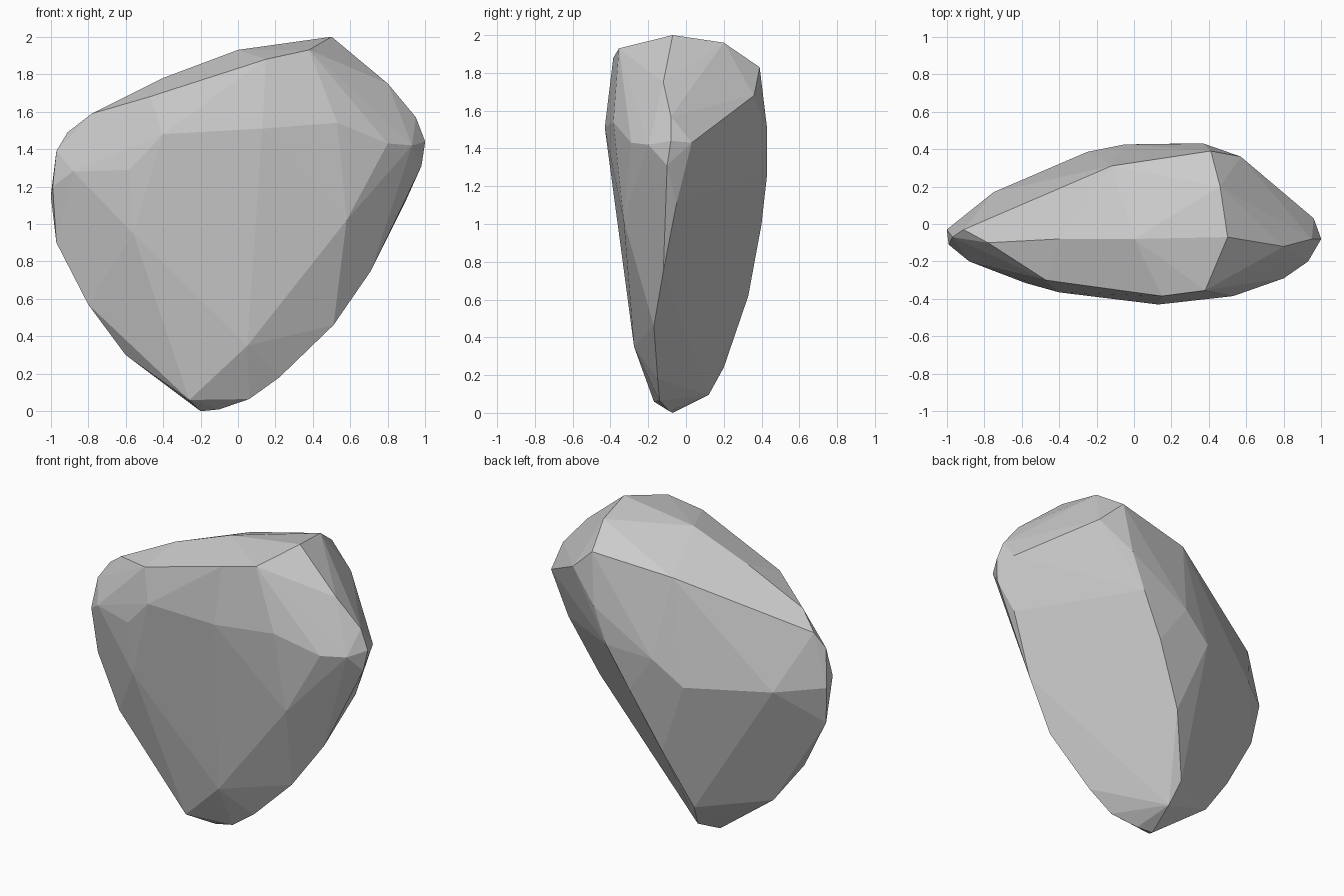
import bpy, bmesh, math

# corner points of the chipped stone, grouped by side
bottom = [(-.2, -.07, 0), (-.1, -.09, .01), (-.26, -.17, .06), (.06, -.14, .065),
          (-.2, .2, .24), (-.17, .12, .095), (.22, -.15, .18)]
front = [(-.56, -.29, .95), (.05, -.275, .35), (.13, -.43, 1.51), (.58, -.33, 1.02),
         (-.58, -.315, 1.29), (-.88, -.2, 1.28), (-.4, -.365, 1.48),
         (.53, -.385, 1.54), (.8, -.29, 1.43)]
left_rim = [(-.6, -.05, .3), (-.8, -.09, .57), (-.97, -.07, .9), (-1, -.03, 1.15),
            (-.99, -.11, 1.2), (-.97, -.07, 1.39), (-.91, -.03, 1.49), (-.78, -.1, 1.59)]
right_rim = [(.51, -.17, .46), (.71, -.12, .75), (.89, -.05, 1.11), (.98, -.1, 1.31),
             (1, -.08, 1.44), (.93, -.2, 1.42), (.95, -.08, 1.57), (.8, -.12, 1.75),
             (.96, .03, 1.43)]
back = [(-.06, .33, .62), (.13, .4, 1.0), (.28, .43, 1.27), (-.25, .385, 1.11),
        (-.75, .17, 1.13), (-.05, .425, 1.26), (.37, .43, 1.5), (.57, .36, 1.68)]
top = [(.5, -.07, 2), (.46, .2, 1.96), (.41, .39, 1.83), (-.12, .31, 1.77), (-.47, -.3, 1.68),
       (.15, -.385, 1.88), (.38, -.355, 1.93), (0, -.08, 1.93), (-.4, -.08, 1.78)]

# the stone is the hull around those corners
bm = bmesh.new()
for p in bottom + front + left_rim + right_rim + back + top:
    bm.verts.new(p)
bmesh.ops.convex_hull(bm, input=bm.verts[:])
loose = [v for v in bm.verts if not v.link_faces]
bmesh.ops.delete(bm, geom=loose, context='VERTS')

# merge nearly flat neighbours into broad facets
bmesh.ops.dissolve_limit(bm, angle_limit=math.radians(3), verts=bm.verts[:], edges=bm.edges[:])
bmesh.ops.recalc_face_normals(bm, faces=bm.faces[:])

mesh = bpy.data.meshes.new("stone")
bm.to_mesh(mesh)
bm.free()
stone = bpy.data.objects.new("stone", mesh)
bpy.context.collection.objects.link(stone)
